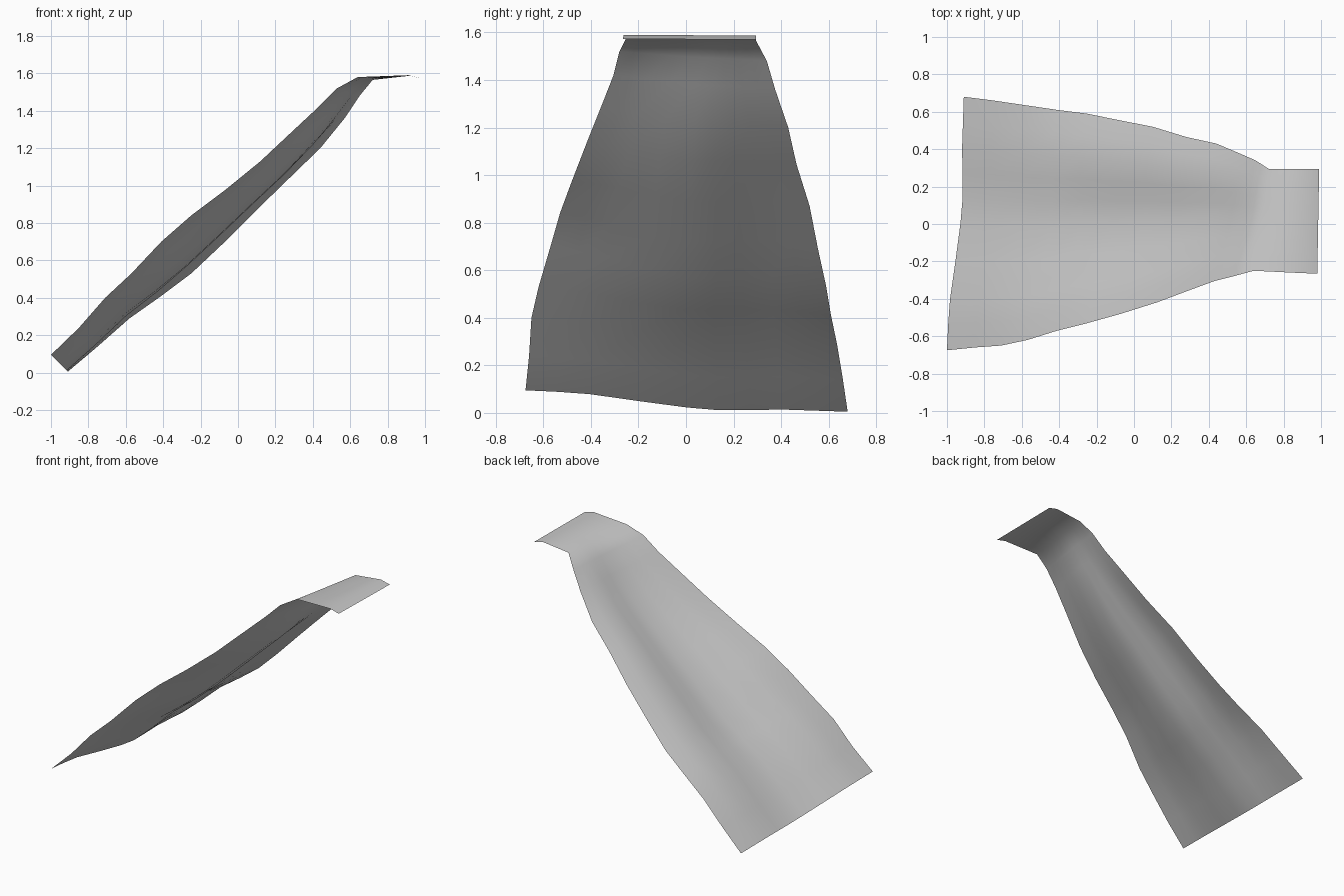
import bpy
import bmesh
from mathutils import Vector

# Remove the default cube if present
default_cube = bpy.data.objects.get("Cube")
if default_cube:
    bpy.data.objects.remove(default_cube, do_unlink=True)


def make_material(name, colour):
    material = bpy.data.materials.new(name)
    material.use_nodes = True
    material.diffuse_color = colour
    shader = next(node for node in material.node_tree.nodes
                  if node.type == "BSDF_PRINCIPLED")
    shader.inputs["Base Color"].default_value = colour
    return material


# Matching points on the two long edges, from the foot to the tip of the flap
front_edge = [
    (-1, -.675, .095), (-.85, -.66, .24), (-.71, -.65, .4),
    (-.57, -.62, .53), (-.41, -.57, .7), (-.25, -.53, .84),
    (-.07, -.48, .975), (.12, -.42, 1.13), (.28, -.36, 1.28),
    (.43, -.305, 1.42), (.53, -.28, 1.52), (.64, -.25, 1.58),
    (.91, -.263, 1.59), (.98, -.265, 1.573),
]
back_edge = [
    (-.91, .68, .005), (-.75, .66, .14), (-.58, .635, .29),
    (-.41, .61, .41), (-.25, .59, .53), (-.08, .555, .69),
    (.1, .52, .87), (.28, .465, 1.045), (.44, .43, 1.2),
    (.57, .375, 1.36), (.65, .34, 1.48), (.72, .295, 1.565),
    (.92, .295, 1.587), (.99, .295, 1.57),
]

# Drop across the width: a valley past the middle, then a low ridge
across = [0, .1, .2, .35, .5, .6, .7, .8, .9, 1]
foot_drop = [0, .07, .18, .5, .8, .93, .92, .9, .95, 1]
slope_drop = [0, .12, .28, .59, .79, .81, .77, .76, .85, 1]


def mix(a, b, factor):
    return a + (b - a) * factor


def sheet_point(front, back, column, rise, flatten):
    t = across[column]
    drop = mix(foot_drop[column], slope_drop[column], rise)
    drop = mix(drop, t, flatten)
    return Vector((mix(front[0], back[0], drop),
                   mix(front[1], back[1], t),
                   mix(front[2], back[2], drop)))


def build_sheet(name, material):
    bm = bmesh.new()
    rows = []
    for i, (front, back) in enumerate(zip(front_edge, back_edge)):
        rise = min(1, i / 4)                    # foot profile fades out
        flatten = min(1, max(0, (i - 7) / 4))   # straight at the bend
        rows.append([bm.verts.new(sheet_point(front, back, c, rise, flatten))
                     for c in range(len(across))])

    # Join neighbouring rows with quads facing up
    for low, high in zip(rows, rows[1:]):
        for c in range(len(across) - 1):
            face = bm.faces.new((low[c], high[c], high[c + 1], low[c + 1]))
            face.smooth = True

    mesh = bpy.data.meshes.new(name)
    bm.to_mesh(mesh)
    bm.free()
    mesh.materials.append(material)
    sheet = bpy.data.objects.new(name, mesh)
    bpy.context.collection.objects.link(sheet)
    return sheet


# Draped cloth sheet with a flat flap on top
cloth_grey = make_material("light grey cloth", (.6, .6, .6, 1))
build_sheet("draped_sheet", cloth_grey)
